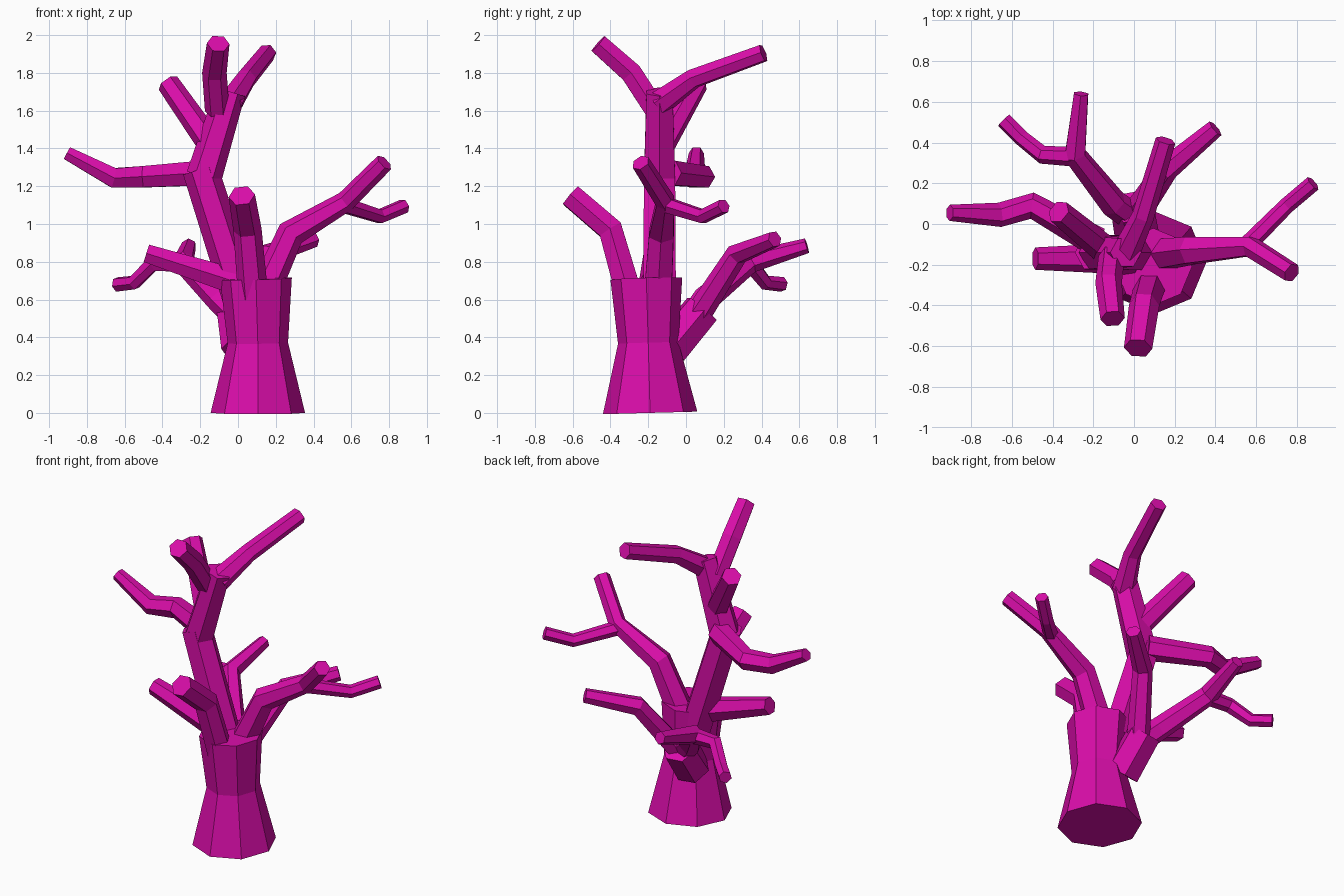
import bpy, bmesh, math
from mathutils import Vector

cube = bpy.data.objects.get("Cube")
if cube:
    bpy.data.objects.remove(cube)

bark = bpy.data.materials.new("magenta_bark")
bark.use_nodes = True
BARK = (0.7, 0.004, 0.4, 1)
bark.diffuse_color = BARK
bark.node_tree.nodes["Principled BSDF"].inputs["Base Color"].default_value = BARK


def limb(name, path, radii, sides=6):
    """Flat-faced tube along a path, with mitred joints and capped ends."""
    pts = [Vector(p) for p in path]
    steps = [(b - a).normalized() for a, b in zip(pts, pts[1:])]
    bm = bmesh.new()
    rings = []
    side = None
    for i, p in enumerate(pts):
        before, after = steps[max(i - 1, 0)], steps[min(i, len(steps) - 1)]
        axis = (before + after).normalized()
        if side is None:
            side = Vector((1, 0, 0)) if abs(axis.z) > 0.8 else axis.cross(Vector((0, 0, 1)))
        side = (side - axis * side.dot(axis)).normalized()
        up = axis.cross(side)
        ring = []
        for k in range(sides):
            a = math.tau * k / sides
            ring.append(bm.verts.new(p + (side * math.cos(a) + up * math.sin(a)) * radii[i]))
        rings.append(ring)
    for low, high in zip(rings, rings[1:]):
        for k in range(sides):
            j = (k + 1) % sides
            bm.faces.new((low[k], low[j], high[j], high[k]))
    bm.faces.new(rings[0][::-1])
    bm.faces.new(rings[-1])
    bmesh.ops.recalc_face_normals(bm, faces=bm.faces)
    mesh = bpy.data.meshes.new(name)
    bm.to_mesh(mesh)
    bm.free()
    mesh.materials.append(bark)
    obj = bpy.data.objects.new(name, mesh)
    bpy.context.scene.collection.objects.link(obj)


# Trunk with flared foot
limb("trunk", [(.105, -.19, 0), (.105, -.2, .37), (.095, -.21, .71)], [.25, .16, .19], 8)

# Leaning main stem
limb("lower_stem", [(.02, -.14, .6), (-.2, -.14, 1.29)], [.1, .095])
limb("upper_stem", [(-.18, -.14, 1.25), (-.04, -.14, 1.7)], [.095, .08])

# Crown branches
limb("crown_front_branch", [(-.11, -.16, 1.6), (-.125, -.29, 1.8), (-.105, -.465, 1.955)], [.065, .065, .06])
limb("crown_back_branch", [(-.04, -.14, 1.64), (.045, .04, 1.77), (.155, .41, 1.905)], [.07, .055, .05])
limb("crown_right_branch", [(-.15, -.12, 1.43), (-.37, .06, 1.745)], [.07, .06])
limb("long_right_branch", [(-.18, -.09, 1.27), (-.5, .09, 1.25), (-.66, .045, 1.245), (-.905, .055, 1.375)],
     [.075, .065, .06, .04])

# Forked left branch
limb("left_branch", [(.13, -.15, .62), (.28, -.13, .95), (.57, -.11, 1.12), (.775, -.24, 1.325)],
     [.085, .075, .055, .05])
limb("left_twig", [(.56, -.1, 1.1), (.75, .09, 1.04), (.88, .2, 1.095)], [.045, .04, .04])

# Short branches at the trunk top
limb("front_branch", [(.08, -.3, .62), (.05, -.4, .97), (.02, -.61, 1.15)], [.08, .075, .07])
limb("low_right_branch", [(0, -.17, .69), (-.485, -.17, .845)], [.08, .055])

# Low back stub with its branches
limb("back_stub", [(.02, -.09, .34), (-.01, .085, .55)], [.11, .105])
limb("back_branch", [(0, .03, .5), (-.1, .1, .6), (-.29, .34, .8), (-.26, .64, .885)], [.07, .07, .06, .04])
limb("back_twig", [(-.27, .33, .79), (-.45, .34, .79), (-.55, .42, .69), (-.64, .51, .68)],
     [.05, .045, .04, .04])
limb("back_left_branch", [(.01, .05, .5), (.16, .27, .84), (.4, .47, .92)], [.07, .06, .045])
